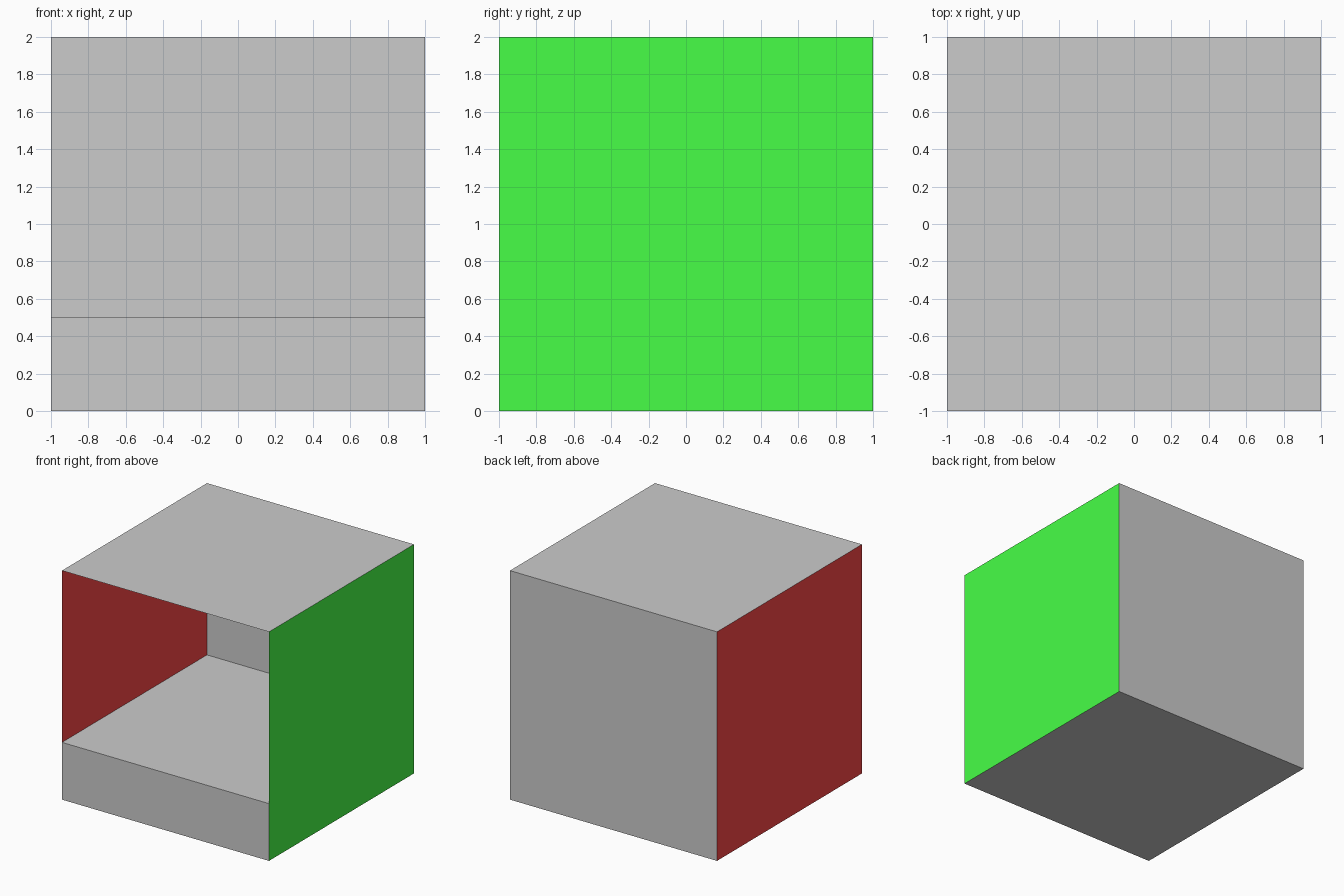
import bpy, bmesh
from math import pi
from mathutils import Matrix

if "Cube" in bpy.data.objects:
    bpy.data.objects.remove(bpy.data.objects["Cube"])


def material(name, color):
    mat = bpy.data.materials.new(name)
    mat.diffuse_color = (*color, 1.0)
    mat.use_nodes = True
    mat.node_tree.nodes["Principled BSDF"].inputs["Base Color"].default_value = mat.diffuse_color
    return mat


def add_object(name, bm, mat=None):
    mesh = bpy.data.meshes.new(name)
    bm.to_mesh(mesh)
    bm.free()
    if mat:
        mesh.materials.append(mat)
    obj = bpy.data.objects.new(name, mesh)
    bpy.context.collection.objects.link(obj)


def panel(name, location, angle=0, axis='X', mat=None):
    """2 x 2 single-sheet wall, turned about one axis."""
    bm = bmesh.new()
    matrix = Matrix.Translation(location) @ Matrix.Rotation(angle, 4, axis)
    bmesh.ops.create_grid(bm, x_segments=1, y_segments=1, size=1, matrix=matrix)
    add_object(name, bm, mat)


red = material("red", (1.0, 0.063, 0.063))
green = material("green", (0.063, 1.0, 0.063))
dark_grey = material("dark_grey", (0.525, 0.525, 0.525))

# Thin room shell, open at the front
panel("ceiling", (0, 0, 2))
panel("back_wall", (0, 1, 1), -pi / 2, 'X')
panel("left_wall", (-1, 0, 1), -pi / 2, 'Y', red)
panel("right_wall", (1, 0, 1), pi / 2, 'Y', green)

# Raised floor block; the walls close its sides and back
bm = bmesh.new()
bmesh.ops.create_cube(bm, size=1, matrix=Matrix.Translation((0, 0, 0.25))
                      @ Matrix.Diagonal((2, 2, 0.5, 1)))
bm.normal_update()
covered = [f for f in bm.faces if abs(f.normal.x) > 0.5 or f.normal.y > 0.5]
bmesh.ops.delete(bm, geom=covered, context='FACES')
add_object("floor_block", bm, dark_grey)
